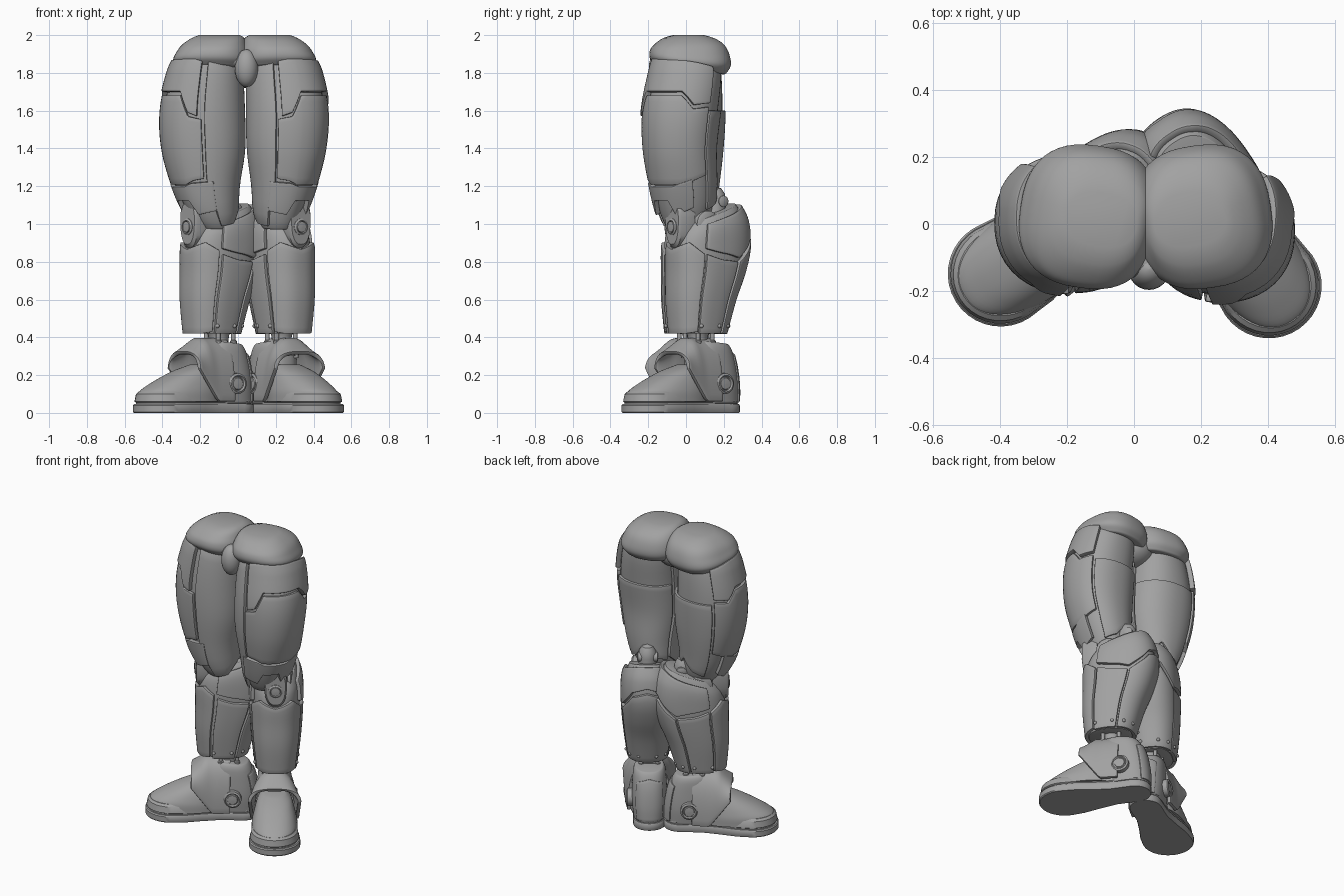
import bpy, bmesh, math

cube = bpy.data.objects.get("Cube")
if cube:
    bpy.data.objects.remove(cube, do_unlink=True)

grey = bpy.data.materials.new("armour grey")
grey.use_nodes = True
COL = (0.36, 0.36, 0.36, 1)
grey.diffuse_color = COL
grey.node_tree.nodes["Principled BSDF"].inputs["Base Color"].default_value = COL


# ---------- helpers ----------
def finish(name, bm, thick=0.0, bevel=0.0, angle=35):
    bmesh.ops.recalc_face_normals(bm, faces=bm.faces)
    me = bpy.data.meshes.new(name)
    bm.to_mesh(me)
    bm.free()
    ob = bpy.data.objects.new(name, me)
    bpy.context.collection.objects.link(ob)
    me.materials.append(grey)
    bpy.ops.object.select_all(action='DESELECT')
    ob.select_set(True)
    bpy.context.view_layer.objects.active = ob
    if thick:
        m = ob.modifiers.new("thickness", 'SOLIDIFY')
        m.thickness, m.offset = thick, 0
        bpy.ops.object.modifier_apply(modifier=m.name)
    if bevel:
        m = ob.modifiers.new("edge", 'BEVEL')
        m.width, m.segments, m.angle_limit = bevel, 2, math.radians(40)
        bpy.ops.object.modifier_apply(modifier=m.name)
    bpy.ops.object.shade_smooth_by_angle(angle=math.radians(angle))
    return ob


def grid(name, f, us, vs, wrap=True, **kw):
    """Surface f(u, v); wrapped ones are closed round v and capped."""
    bm = bmesh.new()
    rows = [[bm.verts.new(f(u, v)) for v in vs] for u in us]
    n = len(vs)
    for a, b in zip(rows, rows[1:]):
        for j in range(n if wrap else n - 1):
            k = (j + 1) % n
            bm.faces.new((a[j], a[k], b[k], b[j]))
    if wrap:
        bm.faces.new(rows[0])
        bm.faces.new(rows[-1])
    return finish(name, bm, **kw)


def steps(a, b, n):
    return [a + (b - a) * i / n for i in range(n + 1)]


def turn(n):
    return [2 * math.pi * i / n for i in range(n)]


def place(side, ox, oy, yaw):
    """Local frame facing -y, turned outward by yaw, mirrored by side."""
    c, s = math.cos(math.radians(yaw)), math.sin(math.radians(yaw))
    return lambda x, y, z: (side * (ox + x * c - y * s), oy + x * s + y * c, z)


def interp(secs, z):
    """Smooth interpolation of sections sorted by height."""
    n = len(secs)
    i = max(0, min(n - 2, sum(z >= s[0] for s in secs) - 1))
    a, b = secs[i], secs[i + 1]
    h = b[0] - a[0]
    t = (z - a[0]) / h
    p, q = secs[max(i - 1, 0)], secs[min(i + 2, n - 1)]
    out = []
    for k in range(1, len(a)):
        ma = (b[k] - p[k]) / (b[0] - p[0]) * h
        mb = (q[k] - a[k]) / (q[0] - a[0]) * h
        out.append((2*t**3 - 3*t*t + 1) * a[k] + (t**3 - 2*t*t + t) * ma
                   + (3*t*t - 2*t**3) * b[k] + (t**3 - t*t) * mb)
    return out


def sup(v, n):
    return math.copysign(abs(v) ** (2 / n), v)


def body(P, secs, n=2.4):
    """Sections are (z, centre x, centre y, radius x, radius y, tilt)."""
    def f(z, th, off=0.0):
        ox, oy, rx, ry, tilt = interp(secs, z)
        x = ox + (rx + off) * sup(math.cos(th), n)
        y = oy + (ry + off) * sup(math.sin(th), n)
        return P(x, y, z + tilt * y)
    return f


def loft(name, f, secs, off=0.0, rows=22, **kw):
    return grid(name, lambda z, th: f(z, th, off),
                steps(secs[0][0], secs[-1][0], rows), turn(48), **kw)


def plate(name, f, cols, base=0, off=0.003, thick=0.024, bevel=0.005):
    """Armour plate on a body; columns are (angle, bottom z, top z)."""
    us = []
    for i in range(len(cols) - 1):
        us += [i + k / 8 for k in range(8)]
    us.append(len(cols) - 1)

    def g(u, v):
        i = min(int(u), len(cols) - 2)
        t = u - i
        a, zb, zt = [p + (q - p) * t for p, q in zip(cols[i], cols[i + 1])]
        return f(zb + (zt - zb) * v, math.radians(a + base), off)
    return grid(name, g, us, steps(0, 1, 14), wrap=False, thick=thick, bevel=bevel)


def revolve(name, P, c, axis, prof, n=24):
    """Turn a profile of (radius, distance) about a local axis through c."""
    def g(i, a):
        r, h = prof[i]
        p, q = r * math.cos(a), r * math.sin(a)
        d = {'x': (h, p, q), 'y': (p, h, q), 'z': (p, q, h)}[axis]
        return P(c[0] + d[0], c[1] + d[1], c[2] + d[2])
    return grid(name, g, range(len(prof)), turn(n))


def ball(rx, rz, n=12):
    return [(max(rx * math.sin(a), 0.0005), -rz * math.cos(a)) for a in steps(0, math.pi, n)]


# ---------- pelvis: two overlapping shells, the hips slightly swept back ----------
for side, tag, ox, yaw in ((1, "left", .205, 8), (-1, "right", .135, 8)):
    secs = [(1.82, .0, .022, .18, .185, -.14), (1.86, .004, .022, .205, .212, -.1),
            (1.91, -.004, .02, .193, .208, -.05), (1.95, -.012, .018, .172, .183, 0),
            (1.985, -.028, .018, .138, .132, 0), (2.0, -.035, .018, .108, .08, 0)]
    loft("pelvis_shell_" + tag, body(place(side, ox, 0, yaw), secs, 2.5), secs, bevel=.008)
W = place(1, 0, 0, 0)
revolve("groin_core", W, (.04, .02, 1.83), 'z', ball(.14, .11))
revolve("groin_cup", W, (.045, -.135, 1.825), 'z', ball(.062, .1))
revolve("groin_pivot", W, (.045, -.115, 1.875), 'x',
        [(.03, -.14), (.045, -.13), (.045, .13), (.03, .14)])


# ---------- legs ----------
def leg(side, tag, thigh, front, shin_at, foot_at, ankle_y, link_top):
    # thigh with its armour
    T = body(place(side, 0, 0, 0), thigh, 2.2)
    loft("thigh_" + tag, T, thigh, off=-.012, bevel=.008)
    plate("hip_plate_" + tag, T, [(-48, 1.57, 1.86), (-36, 1.59, 1.87), (-22, 1.7, 1.87),
          (45, 1.7, 1.86), (62, 1.63, 1.85), (88, 1.64, 1.83)], front, off=.004, thick=.032)
    plate("thigh_outer_plate_" + tag, T, [(-53, 1.24, 1.555), (-36, 1.23, 1.57), (-22, 1.21, 1.68),
          (45, 1.21, 1.68), (62, 1.23, 1.61), (88, 1.26, 1.62)], front, off=0)
    plate("thigh_lower_flap_" + tag, T, [(-66, 1.08, 1.225), (-30, 1.06, 1.215), (-18, 1.13, 1.2),
          (18, 1.13, 1.2), (30, 1.05, 1.2), (62, 1.09, 1.24)], front, off=.002, thick=.024)
    plate("thigh_inner_plate_" + tag, T, [(-150, 1.1, 1.76), (-110, 1.01, 1.83), (-70, 1.0, 1.85),
          (-56, 1.23, 1.86)], front, off=-.002)
    plate("thigh_back_plate_" + tag, T, [(92, 1.07, 1.6), (125, 1.1, 1.6), (150, 1.18, 1.6),
          (175, 1.1, 1.6), (206, 1.08, 1.6)], front, off=-.003, thick=.018)

    # shin and calf
    S = place(side, *shin_at)
    secs = [(.42, 0, .015, .118, .143, 0), (.6, 0, .035, .14, .177, 0), (.75, 0, .066, .152, .206, 0),
            (.88, 0, .083, .155, .222, .03), (.97, 0, .086, .148, .205, .18), (1.03, 0, .082, .122, .162, .34)]
    C = body(S, secs, 2.4)
    loft("shin_" + tag, C, secs, off=-.01, bevel=.008)
    plate("shin_front_plate_" + tag, C, [(-150, .43, .86), (-125, .42, .91), (-90, .42, .87),
          (-55, .42, .91), (-27, .43, .84)], off=.002)
    for k, a in (("outer", 0), ("inner", 180)):
        m = 1 if a == 0 else -1
        plate(f"shin_{k}_plate_{tag}", C, [(a - m * 24, .42, .84), (a, .42, .81), (a + m * 22, .42, .8)],
              off=0)
    plate("calf_plate_" + tag, C, [(25, .42, .8), (60, .42, .9), (90, .42, .92), (120, .42, .9),
          (155, .42, .8)], off=.002)
    plate("calf_upper_plate_" + tag, C, [(-26, .87, 1.0), (22, .82, 1.01), (60, .92, 1.02),
          (90, .94, 1.02), (120, .92, 1.02), (158, .82, 1.01), (206, .87, 1.0)], off=.001, thick=.024)
    for i, a in enumerate((-160, -20, 12, 40, 70, 110, 140, 168)):
        x, y, z = C(.46, math.radians(a), .012)
        revolve(f"shin_rivet_{tag}_{i}", W, (x, y, z), 'z', ball(.011, .011, 6), 10)

    # knee: cap, hinge disc, axle and rear link
    def cap(i, a):
        k, y = ((1, -.05), (1, -.135), (.86, -.15))[i]
        s = math.sin(a)
        return S(k * .07 * sup(math.cos(a), 2.6) * (1 + .12 * s), y, 1.0 + k * .125 * sup(s, 2.6))
    grid("knee_cap_" + tag, cap, range(3), turn(32))
    revolve("knee_disc_" + tag, S, (0, -.145, .985), 'y',
            [(.044, .01), (.044, -.008), (.034, -.014), (.03, -.006), (.028, -.014), (.004, -.016)])
    revolve("knee_axle_" + tag, S, (0, .02, 1.0), 'x',
            [(.055, -.1), (.07, -.09), (.07, .09), (.055, .1)])
    revolve("knee_link_" + tag, S, (0, .125, link_top), 'z',
            [(.05, -.25), (.058, -.08), (.052, -.04), (.034, -.012), (.004, 0)])
    revolve("knee_link_pin_" + tag, S, (0, .14, link_top - .08), 'x',
            [(.02, -.065), (.03, -.06), (.03, .06), (.02, .065)])

    # foot: sole, welt, toe cap, heel shell
    F = place(side, *foot_at)
    outline = [(.1 * math.cos(a), .1 * math.sin(a)) for a in steps(0, math.pi, 12)]
    outline += [(-.1, -.14), (-.125, -.26), (-.15, -.36)]
    outline += [(.158 * math.cos(a), -.45 + .158 * math.sin(a)) for a in steps(math.pi, 2 * math.pi, 18)]
    outline += [(.15, -.36), (.125, -.26), (.1, -.14)]

    def slab(name, levels):
        def g(i, j):
            z, k = levels[i]
            x, y = outline[j]
            return F(x * (1 + k / .15), (y + .22) * (1 + k / .35) - .22, z)
        grid(name, g, range(len(levels)), range(len(outline)))
    slab("sole_" + tag, [(0, -.004), (.006, 0), (.04, 0), (.047, -.005)])
    slab("welt_" + tag, [(.04, -.014), (.055, -.014), (.06, -.007), (.1, -.014), (.112, -.026)])
    toe = [(.06, 0, -.35, .142, .247, 0), (.11, 0, -.34, .14, .238, 0), (.15, 0, -.31, .13, .208, 0),
           (.19, 0, -.27, .116, .17, 0), (.225, 0, -.225, .1, .135, 0), (.255, 0, -.18, .07, .09, 0)]
    loft("toe_cap_" + tag, body(F, toe, 2.3), toe)
    heel = [(.05, 0, -.05, .098, .142, 0), (.15, 0, -.06, .108, .148, 0), (.26, 0, -.07, .106, .14, 0),
            (.34, 0, -.075, .098, .118, -.1), (.365, 0, -.075, .085, .1, -.1)]
    H = body(F, heel, 2.4)
    loft("heel_shell_" + tag, H, heel, bevel=.006)
    plate("heel_back_plate_" + tag, H, [(45, .06, .3), (90, .06, .33), (135, .06, .3)],
          off=0, thick=.016)

    # arched instep guard whose sides sweep down to the sole
    def guard(t, v):
        w, h = .114 + .125 * t, .385 - .8 * max(0, t - .235)
        low = .06 if t < .19 else .06 + (t - .19) * 1.35
        a = math.pi * v
        return F(w * sup(math.cos(a), 2.6), -t, low + (h - low) * sup(math.sin(a), 2.2))
    grid("instep_guard_" + tag, guard, steps(.08, .32, 14), steps(0, 1, 32), wrap=False,
         thick=.024, bevel=.006)
    for k, m in (("outer", 1), ("inner", -1)):
        revolve(f"ankle_disc_{k}_{tag}", F, (m * .115, -.065, .155), 'x',
                [(.055, -m * .02), (.055, m * .02), (.044, m * .026), (.038, m * .016),
                 (.034, m * .016), (.03, m * .022), (.004, m * .024)])

    # ankle post and struts
    revolve("ankle_post_" + tag, F, (0, ankle_y, .38), 'z',
            [(.075, -.08), (.06, -.03), (.05, 0), (.055, .03), (.075, .08)])
    for i, (x, y) in enumerate(((.06, -.04), (-.06, -.04), (.05, .06), (-.05, .06))):
        revolve(f"ankle_strut_{tag}_{i}", F, (x, ankle_y + y, .38), 'z',
                [(.018, -.09), (.018, .0), (.012, .005), (.012, .09)], 12)


left_thigh = [(.98, .215, -.005, .1, .105, .1), (1.06, .222, 0, .132, .147, .06),
              (1.2, .243, -.012, .163, .172, 0), (1.4, .256, -.03, .2, .188, 0),
              (1.6, .26, -.02, .208, .2, 0), (1.8, .242, .008, .188, .19, 0),
              (1.9, .23, .012, .155, .165, 0)]
right_thigh = [(.98, .115, .005, .1, .105, .1), (1.06, .142, .005, .135, .145, .06),
               (1.2, .17, 0, .17, .17, 0), (1.4, .183, 0, .212, .193, 0),
               (1.6, .188, .004, .215, .2, 0), (1.8, .172, .01, .188, .188, 0),
               (1.9, .16, .01, .155, .165, 0)]
leg(1, "left", left_thigh, -48, (.25, .05, 34), (.145, .185, 35), -.15, 1.2)
leg(-1, "right", right_thigh, -36, (.15, .025, 52), (.017, .09, 58), -.1, 1.16)
